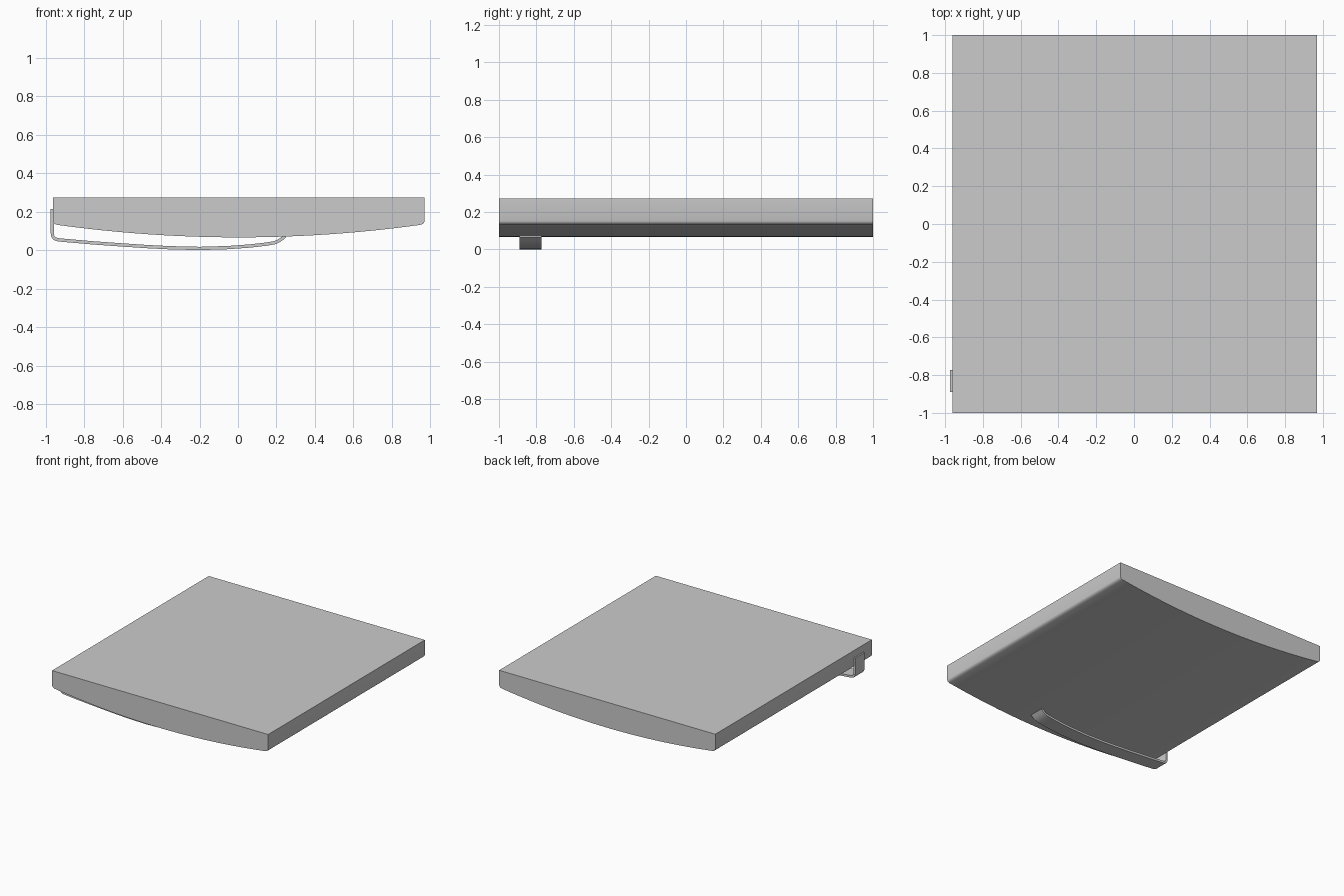
import bpy, bmesh, math
from mathutils import Vector

if "Cube" in bpy.data.objects:
    bpy.data.objects.remove(bpy.data.objects["Cube"])

grey = bpy.data.materials.new("light grey")
grey.diffuse_color = (0.6, 0.6, 0.6, 1)
grey.use_nodes = True
grey.node_tree.nodes["Principled BSDF"].inputs["Base Color"].default_value = grey.diffuse_color


def extrude_profile(name, pts, y0, y1):
    """Extrude a closed x/z outline between two y positions."""
    bm = bmesh.new()
    face = bm.faces.new([bm.verts.new((x, y0, z)) for x, z in pts])
    new = bmesh.ops.extrude_face_region(bm, geom=[face])["geom"]
    verts = [g for g in new if isinstance(g, bmesh.types.BMVert)]
    bmesh.ops.translate(bm, verts=verts, vec=(0, y1 - y0, 0))
    bmesh.ops.recalc_face_normals(bm, faces=bm.faces)
    mesh = bpy.data.meshes.new(name)
    bm.to_mesh(mesh)
    bm.free()
    mesh.materials.append(grey)
    ob = bpy.data.objects.new(name, mesh)
    bpy.context.collection.objects.link(ob)
    bpy.ops.object.select_all(action='DESELECT')
    ob.select_set(True)
    bpy.context.view_layer.objects.active = ob
    bpy.ops.object.shade_smooth_by_angle(angle=math.radians(35))
    return ob


# slab body: flat top, bowed underside, small rounded lower corners
cx, half = 0.004, 0.966
right = [(half, 0.272), (half, 0.152), (half - 0.003, 0.143), (half - 0.01, 0.136), (half - 0.022, 0.131)]
n = 24
arc = []
for i in range(1, n):
    x = 0.944 * (1 - 2 * i / n)
    arc.append((x, 0.066 + 0.065 * (x / 0.944) ** 2))
left = [(-x, z) for x, z in reversed(right)]
extrude_profile("slab_body", [(x + cx, z) for x, z in right + arc + left], -1, 1)


# clip: thin bent strip hooked on the left edge, touching the underside
path = [(-0.965, 0.214), (-0.965, 0.09), (-0.963, 0.073), (-0.955, 0.061),
        (-0.942, 0.055), (-0.92, 0.052), (-0.76, 0.038), (-0.6, 0.0265),
        (-0.47, 0.018), (-0.35, 0.012), (-0.2, 0.0085), (-0.05, 0.013),
        (0.06, 0.021), (0.14, 0.03), (0.185, 0.037), (0.205, 0.044),
        (0.225, 0.056), (0.245, 0.073)]
path = [Vector(p) for p in path]
a, b = [], []
for i, p in enumerate(path):
    t = (path[min(i + 1, len(path) - 1)] - path[max(i - 1, 0)]).normalized()
    nrm = Vector((-t.y, t.x)) * 0.0085
    a.append(p + nrm)
    b.append(p - nrm)
extrude_profile("clip_strip", a + b[::-1], -0.89, -0.772)
